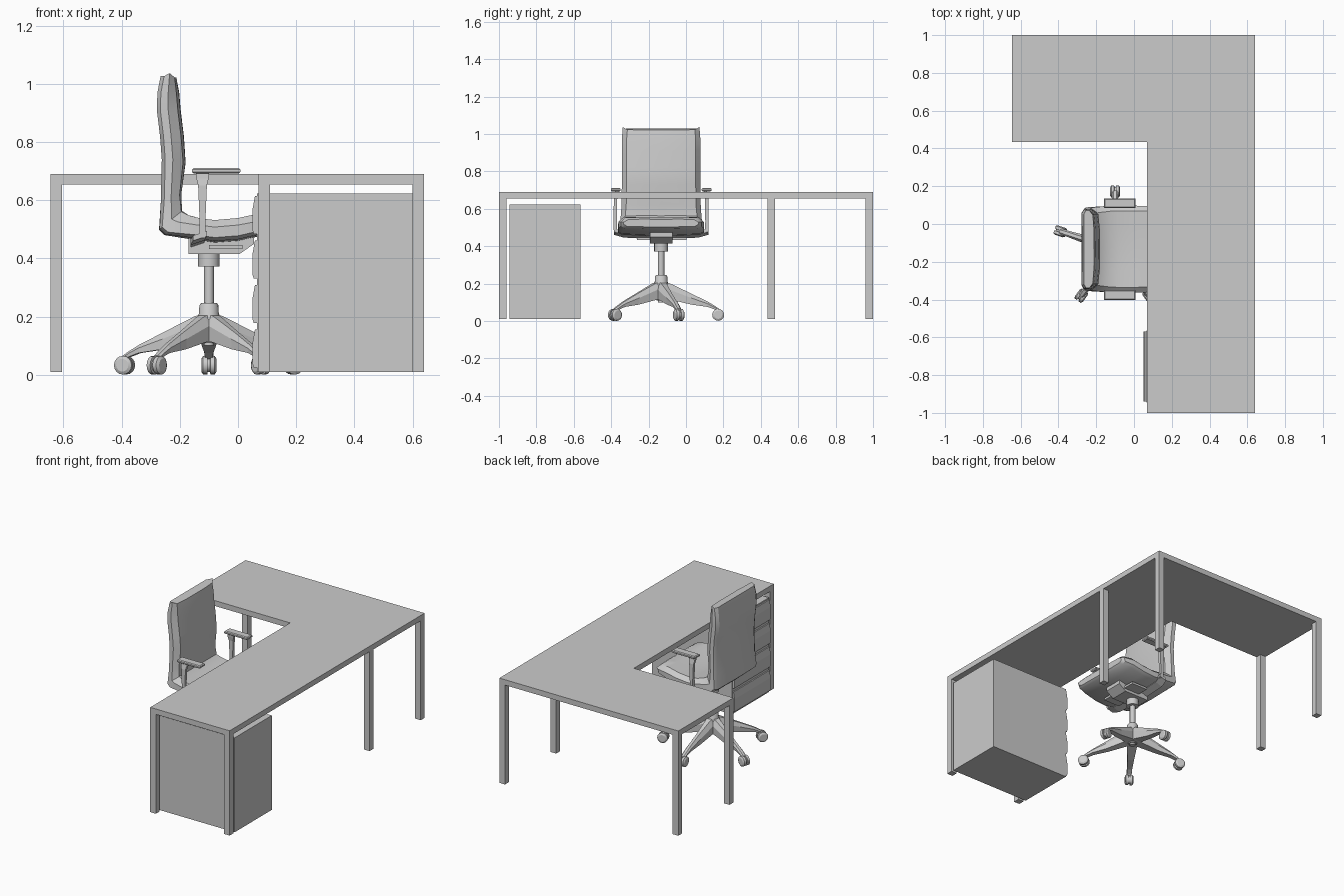
import bpy, bmesh, math
from mathutils import Vector, Matrix

if "Cube" in bpy.data.objects:
    bpy.data.objects.remove(bpy.data.objects["Cube"])

CX, CY = -0.10, -0.133  # chair column position


def make(name, bm, smooth=None):
    bmesh.ops.recalc_face_normals(bm, faces=bm.faces)
    me = bpy.data.meshes.new(name)
    bm.to_mesh(me)
    bm.free()
    ob = bpy.data.objects.new(name, me)
    bpy.context.collection.objects.link(ob)
    if smooth:
        bpy.ops.object.select_all(action='DESELECT')
        ob.select_set(True)
        bpy.context.view_layer.objects.active = ob
        bpy.ops.object.shade_smooth_by_angle(angle=math.radians(smooth))
    return ob


def loft(name, rings, smooth=None):
    """Skin a list of equal closed rings and cap both ends."""
    bm = bmesh.new()
    vs = [[bm.verts.new(p) for p in r] for r in rings]
    n = len(rings[0])
    for a, b in zip(vs, vs[1:]):
        for i in range(n):
            bm.faces.new((a[i], a[(i + 1) % n], b[(i + 1) % n], b[i]))
    bm.faces.new(vs[0])
    bm.faces.new(vs[-1][::-1])
    return make(name, bm, smooth)


def prism(name, pts, d):
    d = Vector(d)
    return loft(name, [pts, [Vector(p) + d for p in pts]])


def box(name, x0, x1, y0, y1, z0, z1):
    return prism(name, [(x0, y0, z0), (x1, y0, z0), (x1, y1, z0), (x0, y1, z0)], (0, 0, z1 - z0))


def lathe(name, prof, n=16):
    """Turned part on the chair column axis, prof = (radius, z)."""
    return loft(name, [[(CX + r * math.cos(2 * math.pi * i / n), CY + r * math.sin(2 * math.pi * i / n), z)
                        for i in range(n)] for r, z in prof], 35)


# L-shaped desk top
L = [(0.07, -1), (0.64, -1), (0.64, 1), (-0.645, 1), (-0.645, 0.435), (0.07, 0.435)]
prism("desk_top", [(x, y, 0.655) for x, y in L], (0, 0, 0.035))

# desk legs (lower corners of each square leg)
for i, (x, y) in enumerate([(0.07, -1), (0.60, -1), (0.60, 0.435), (0.60, 0.96), (-0.645, 0.96), (-0.645, 0.435)]):
    box(f"desk_leg_{i}", x, x + 0.04, y, y + 0.04, 0.01, 0.656)

# drawer cabinet with four chamfered fronts
box("cabinet", 0.066, 0.638, -0.945, -0.565, 0.01, 0.623)
for i in range(4):
    z = 0.025 + 0.153 * i
    prism(f"drawer_front_{i}", [(0.066, -0.94, z), (0.054, -0.94, z), (0.050, -0.94, z + 0.012),
                                (0.050, -0.94, z + 0.085), (0.058, -0.94, z + 0.13), (0.066, -0.94, z + 0.13)],
          (0, 0.37, 0))

# chair back and seat: rear/under, edge and front/top points, half width, centre bulge
stations = [
    ((-.266, 1.028), (-.235, 1.037), (-.212, 1.022), .205, 0),
    ((-.277, .97), (-.240, .97), (-.206, .97), .21, .004),
    ((-.279, .91), (-.240, .91), (-.201, .91), .21, .004),
    ((-.268, .82), (-.230, .82), (-.190, .82), .21, .004),
    ((-.262, .74), (-.224, .74), (-.183, .73), .21, .003),
    ((-.265, .60), (-.230, .61), (-.195, .62), .212, 0),
    ((-.270, .50), (-.228, .535), (-.190, .565), .218, -.004),
    ((-.250, .483), (-.205, .525), (-.165, .552), .222, -.008),
    ((-.150, .470), (-.140, .515), (-.125, .543), .228, -.012),
    ((-.080, .460), (-.080, .508), (-.080, .538), .23, -.014),
    ((.000, .466), (.000, .515), (.000, .545), .23, -.014),
    ((.080, .484), (.080, .530), (.078, .562), .228, -.012),
    ((.140, .495), (.145, .530), (.135, .560), .215, -.008),
    ((.155, .505), (.165, .528), (.155, .548), .20, -.005),
]
rings = []
for r, m, f, w, b in stations:
    R, M, F = (Vector((p[0], 0, p[1])) for p in (r, m, f))
    d = (F - R).normalized()
    ring = [(R, -.9 * w), (R + d * .012, -w), (M, -w), (F - d * .006, -.88 * w), (F + d * b * .7, -.5 * w),
            (F + d * b, 0), (F + d * b * .7, .5 * w), (F - d * .006, .88 * w), (M, w), (R + d * .012, w),
            (R, .9 * w), (R + d * b * .5, 0)]
    rings.append([p + Vector((0, CY + y, 0)) for p, y in ring])
loft("seat_and_back", rings, 30)

# seat mechanism and adjustment lever
prism("seat_mechanism", [(-.17, CY - .06, .415), (.005, CY - .06, .415), (.055, CY - .06, .45),
                         (.055, CY - .06, .478), (-.17, CY - .06, .478)], (0, .12, 0))
box("seat_lever", -.10, .015, CY - .13, CY + .135, .432, .446)

# gas column and hub
lathe("column_collar", [(.037, .372), (.037, .42)])
lathe("gas_column", [(.017, .10), (.017, .375)])
lathe("base_hub", [(.025, .11), (.042, .14), (.042, .195), (.034, .21), (.033, .238), (.027, .247)])

# five base arms with casters
for k in range(5):
    T = Matrix.Translation((CX, CY, 0)) @ Matrix.Rotation(math.radians(90 + 72 * k), 4, 'Z')
    secs = [(.02, .034, .026, .115, .207), (.045, .030, .022, .115, .202), (.16, .020, .013, .088, .147),
            (.25, .015, .012, .075, .103), (.285, .014, .012, .062, .082), (.31, .012, .01, .045, .066)]
    loft(f"base_arm_{k}", [[T @ Vector(p) for p in ((r, -wb, z0), (r, wb, z0), (r, wb + .002, z0 + (z1 - z0) * .6),
                            (r, wt * .7, z1), (r, -wt * .7, z1), (r, -wb - .002, z0 + (z1 - z0) * .6))]
                           for r, wb, wt, z0, z1 in secs])
    loft(f"caster_{k}", [[T @ Vector((.305 + rad * math.cos(a), y, .033 + rad * math.sin(a)))
                          for a in [2 * math.pi * i / 16 for i in range(16)]]
                         for y, rad in ((-.026, .022), (-.020, .032), (-.005, .032), (-.004, .024),
                                        (.004, .024), (.005, .032), (.020, .032), (.026, .022))], 30)

# armrests: pad, tapered post and bracket under the seat
for side, s in (("right", -1), ("left", 1)):
    y = CY + s * .243
    loft(f"armrest_pad_{side}", [[(-.075 + sx * (.083 - i), y + sy * (.026 - i), z)
                                  for sx, sy in ((-1, -1), (1, -1), (1, 1), (-1, 1))]
                                 for z, i in ((.692, .006), (.697, 0), (.706, 0), (.711, .005))])
    loft(f"armrest_post_{side}", [[(-.122 + sx * hx, y + s * o + sy * .009, z)
                                   for sx, sy in ((-1, -1), (1, -1), (1, 1), (-1, 1))]
                                  for z, hx, o in ((.47, .010, .001), (.53, .010, .002), (.65, .015, .001),
                                                   (.675, .021, -.004), (.694, .022, -.006))])
    loft(f"armrest_bracket_{side}", [[(x + sx * .024, CY + s * yy, z + sz * .009 + sx * .008)
                                      for sx, sz in ((-1, -1), (1, -1), (1, 1), (-1, 1))]
                                     for x, yy, z in ((-.130, .253, .478), (-.140, .20, .463), (-.140, .05, .455))])
